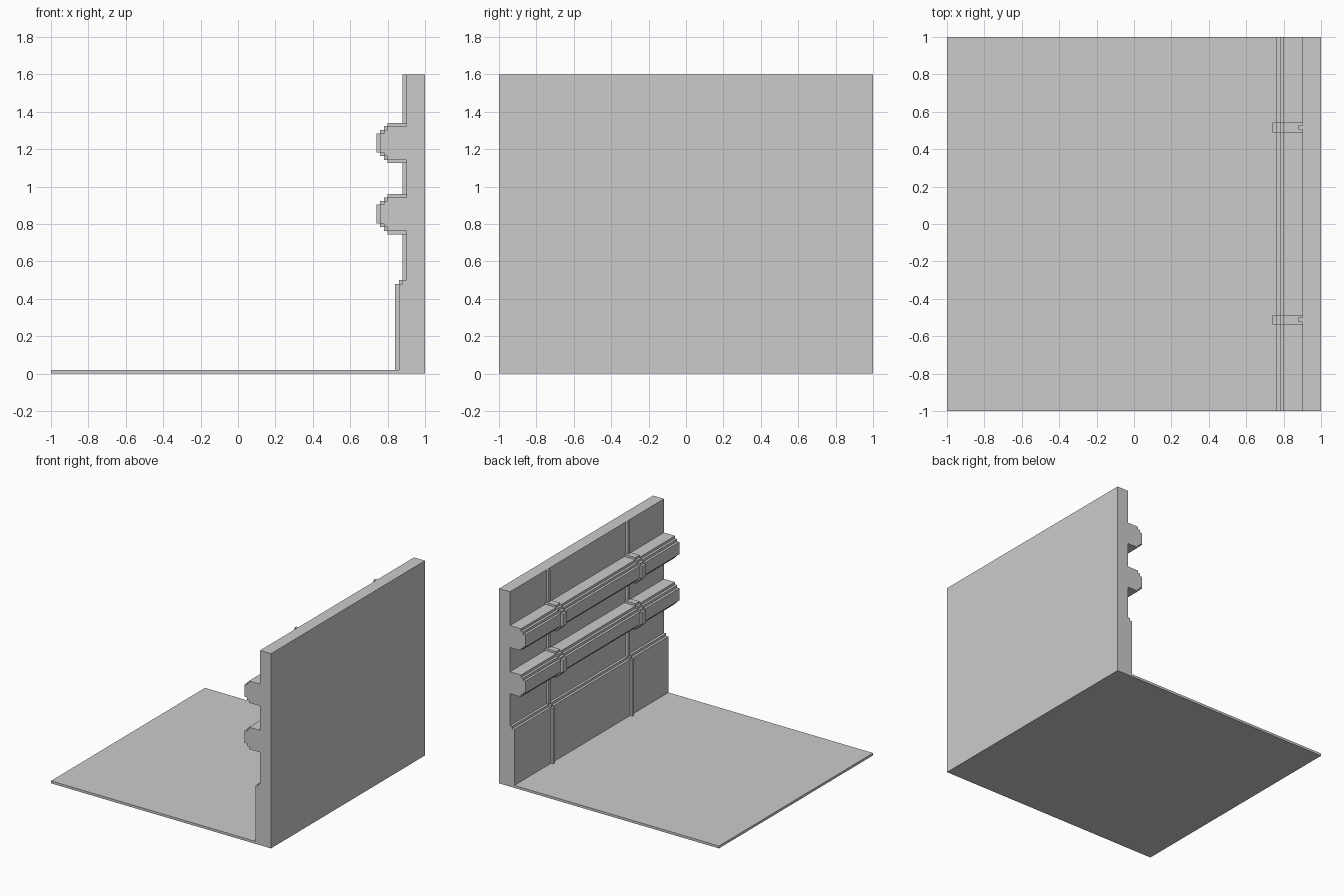
import bpy, bmesh

if "Cube" in bpy.data.objects:
    bpy.data.objects.remove(bpy.data.objects["Cube"])


def extrude(name, profile, y0, y1):
    """Extrude an (x, z) profile along y."""
    bm = bmesh.new()
    face = bm.faces.new([bm.verts.new((x, y0, z)) for x, z in profile])
    ret = bmesh.ops.extrude_face_region(bm, geom=[face])
    verts = [g for g in ret["geom"] if isinstance(g, bmesh.types.BMVert)]
    bmesh.ops.translate(bm, verts=verts, vec=(0, y1 - y0, 0))
    bmesh.ops.recalc_face_normals(bm, faces=bm.faces)
    mesh = bpy.data.meshes.new(name)
    bm.to_mesh(mesh)
    bm.free()
    obj = bpy.data.objects.new(name, mesh)
    bpy.context.collection.objects.link(obj)
    return obj


def stepped(steps, zc):
    """Stepped moulding, mirrored about height zc: steps are (x, half height)."""
    half, h_prev_x = [], 0.9
    for x, h in steps:
        half += [(h_prev_x, h), (x, h)]
        h_prev_x = x
    top = [(x, zc + h) for x, h in half]
    bottom = [(x, zc - h) for x, h in reversed(half)]
    return top + bottom


RAIL_HEIGHTS = (0.853, 1.233)
RIB_CENTRES = (-0.512, 0.516)
RAIL = [(0.80, 0.09), (0.78, 0.07), (0.76, 0.05)]
CLAMP = [(0.80, 0.108), (0.78, 0.09), (0.76, 0.07), (0.74, 0.05)]

# Floor slab
extrude("floor", [(-1, 0), (0.86, 0), (0.86, 0.02), (-1, 0.02)], -1, 1)

# Wall with stepped wainscot and both rails in one continuous profile
wall = [(1, 0), (1, 1.6), (0.9, 1.6)]
for zc in reversed(RAIL_HEIGHTS):
    wall += stepped(RAIL, zc)
wall += [(0.9, 0.5), (0.88, 0.5), (0.88, 0.48), (0.86, 0.48), (0.86, 0)]
extrude("wall", wall, -1, 1)

# Vertical ribs over the wall, with wider clamps around the rails
rib = [(0.9, 0.02), (0.9, 1.6), (0.88, 1.6), (0.88, 0.5), (0.86, 0.5),
       (0.86, 0.48), (0.84, 0.48), (0.84, 0.02)]
for yc in RIB_CENTRES:
    extrude("wall_rib", rib, yc - 0.011, yc + 0.011)
    for zc in RAIL_HEIGHTS:
        extrude("rail_clamp", stepped(CLAMP, zc), yc - 0.026, yc + 0.026)
